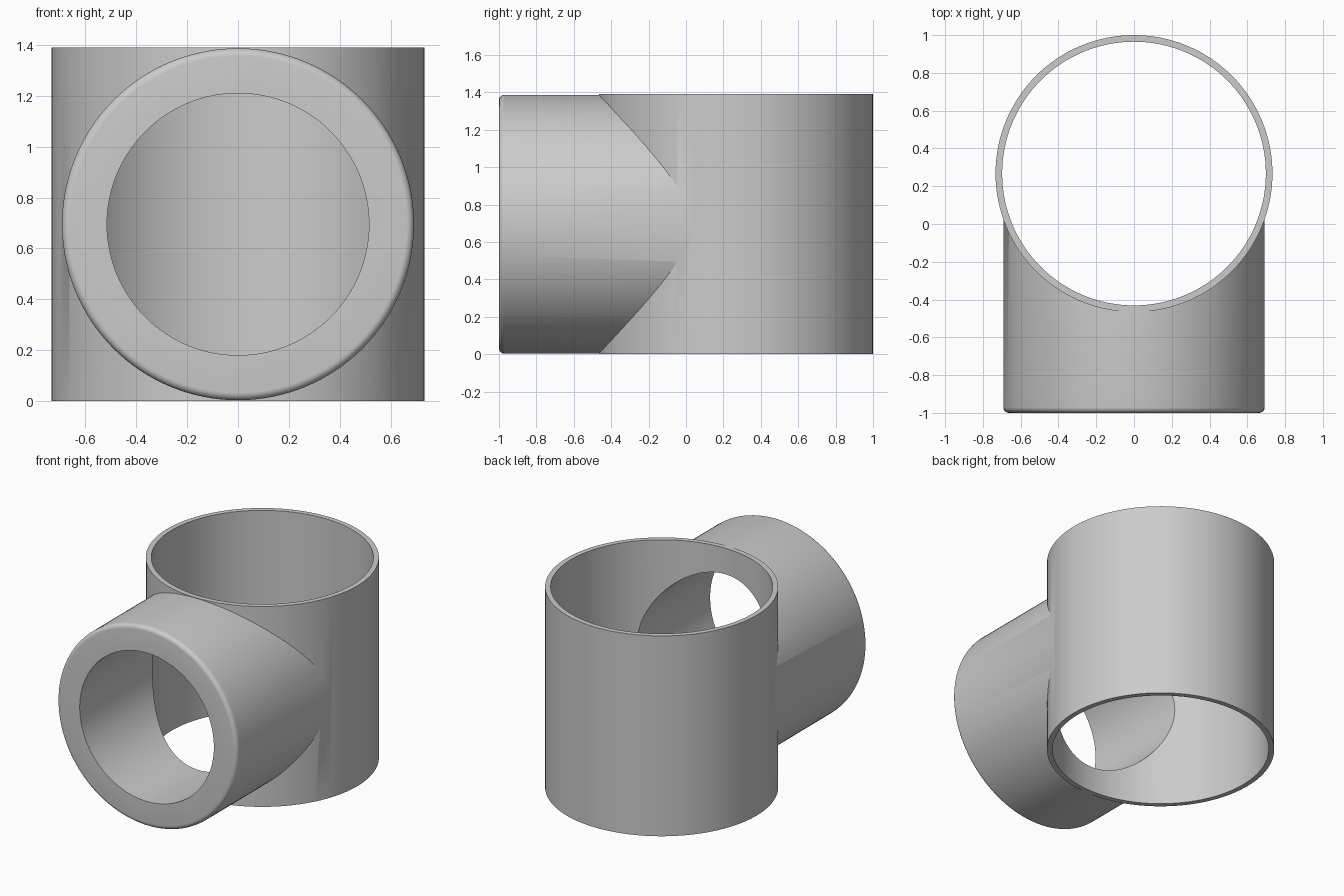
import bpy, bmesh
from math import sin, cos, pi, radians

if "Cube" in bpy.data.objects:
    bpy.data.objects.remove(bpy.data.objects["Cube"])

SEG = 128
H, CY = 1.39, 0.267          # sleeve height and axis position
R_OUT, R_IN = 0.733, 0.698   # sleeve radii
B_OUT, B_IN = 0.692, 0.515   # branch radii
FILLET = 0.03


def lathe(name, profile, place):
    """Closed solid from (radius, height) rings; place maps local to world."""
    bm = bmesh.new()
    rings = [[bm.verts.new(place(r * cos(2 * pi * i / SEG), r * sin(2 * pi * i / SEG), h))
              for i in range(SEG)] for r, h in profile]
    for a, b in zip(rings, rings[1:]):
        for i in range(SEG):
            j = (i + 1) % SEG
            bm.faces.new((a[i], a[j], b[j], b[i]))
    bm.faces.new(rings[0])
    bm.faces.new(rings[-1])
    bmesh.ops.recalc_face_normals(bm, faces=bm.faces)
    me = bpy.data.meshes.new(name)
    bm.to_mesh(me)
    bm.free()
    ob = bpy.data.objects.new(name, me)
    bpy.context.collection.objects.link(ob)
    return ob


def upright(x, y, h):
    return (x, CY + y, h)


def forward(x, y, h):
    return (x, h, H / 2 + y)


def combine(target, tool, operation):
    mod = target.modifiers.new(operation.lower(), 'BOOLEAN')
    mod.operation, mod.solver, mod.object = operation, 'EXACT', tool
    bpy.context.view_layer.objects.active = target
    bpy.ops.object.modifier_apply(modifier=mod.name)
    bpy.data.objects.remove(tool)


# Upright sleeve joined with the rounded front branch
tee = lathe("tee_pipe_fitting", [(R_OUT, 0), (R_OUT, H)], upright)
edge = [(B_OUT - FILLET + FILLET * sin(t), -1 + FILLET - FILLET * cos(t))
        for t in (k * pi / 12 for k in range(7))]
combine(tee, lathe("branch", edge + [(B_OUT, 0.2)], forward), 'UNION')

# Bores through the sleeve and the branch
combine(tee, lathe("sleeve_bore", [(R_IN, -0.1), (R_IN, H + 0.1)], upright), 'DIFFERENCE')
combine(tee, lathe("branch_bore", [(B_IN, -1.1), (B_IN, CY)], forward), 'DIFFERENCE')

# Smooth walls, crisp rims
bpy.ops.object.select_all(action='DESELECT')
tee.select_set(True)
bpy.context.view_layer.objects.active = tee
bpy.ops.object.shade_smooth_by_angle(angle=radians(30))
